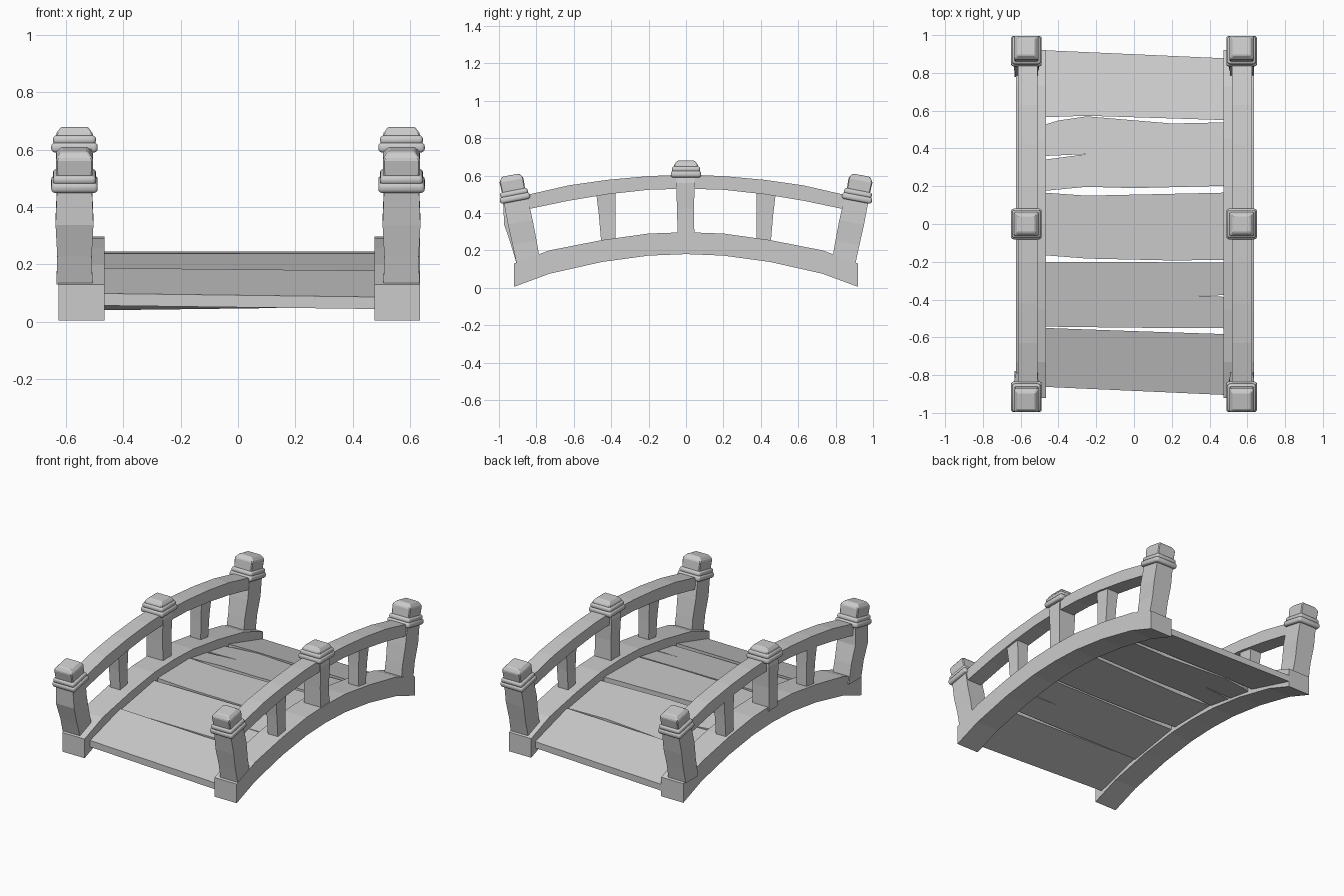
import bpy, bmesh, math
from mathutils import Matrix

cube = bpy.data.objects.get("Cube")
if cube:
    bpy.data.objects.remove(cube, do_unlink=True)

grey = bpy.data.materials.new("pale grey")
grey.use_nodes = True
colour = (0.6, 0.6, 0.6, 1)
grey.diffuse_color = colour
grey.node_tree.nodes["Principled BSDF"].inputs["Base Color"].default_value = colour


def finish(name, bm):
    bmesh.ops.recalc_face_normals(bm, faces=bm.faces)
    mesh = bpy.data.meshes.new(name)
    bm.to_mesh(mesh)
    bm.free()
    mesh.materials.append(grey)
    obj = bpy.data.objects.new(name, mesh)
    bpy.context.collection.objects.link(obj)
    return obj


def loft(name, rings):
    """Skin equal rings of points and close both ends."""
    bm = bmesh.new()
    rows = [[bm.verts.new(p) for p in ring] for ring in rings]
    n = len(rows[0])
    for a, b in zip(rows, rows[1:]):
        for i in range(n):
            j = (i + 1) % n
            bm.faces.new((a[i], a[j], b[j], b[i]))
    bm.faces.new(rows[0])
    bm.faces.new(rows[-1])
    return finish(name, bm)


def arch(name, x0, x1, half):
    """Curved timber from (y, bottom, top) stations on one half."""
    stations = [(-y, b, t) for y, b, t in half] + [s for s in reversed(half[:-1])]
    return loft(name, [[(x0, y, b), (x1, y, b), (x1, y, t), (x0, y, t)]
                       for y, b, t in stations])


def box_stack(name, x, sections):
    """Square post from (y centre, z, half x, half y, slope) sections."""
    return loft(name, [[(x + sx * hx, y + sy * hy, z + sy * hy * slope)
                        for sx, sy in ((-1, -1), (1, -1), (1, 1), (-1, 1))]
                       for y, z, hx, hy, slope in sections])


def bevel(obj, width, segments):
    mod = obj.modifiers.new("soft edges", 'BEVEL')
    mod.width = width
    mod.segments = segments


def post_top(side, place, x, y, z, tilt, cap_height):
    """Double collar and chamfered cap, tilted with the post."""
    frame = Matrix.Translation((x, y, z)) @ Matrix.Rotation(tilt, 4, 'X')
    for part, half, low, high in (("lower", 0.081, -0.03, 0.005),
                                  ("upper", 0.075, -0.002, 0.03)):
        ring = box_stack(f"{side}_{place}_{part}_collar", 0,
                         [(0, h, half, half, 0) for h in (low, high)])
        ring.matrix_world = frame
        bevel(ring, 0.013, 3)
        for poly in ring.data.polygons:
            poly.use_smooth = True
    cap = box_stack(f"{side}_{place}_cap", 0,
                    [(0, 0, 0.062, 0.062, 0), (0, cap_height - 0.024, 0.065, 0.065, 0),
                     (0, cap_height, 0.046, 0.046, 0)])
    cap.matrix_world = frame
    bevel(cap, 0.005, 1)


beam_half = [(0.92, 0.005, 0.13), (0.73, 0.075, 0.2), (0.45, 0.138, 0.255),
             (0.2, 0.172, 0.29), (0, 0.18, 0.297)]
rail_half = [(0.87, 0.415, 0.492), (0.63, 0.465, 0.547), (0.42, 0.5, 0.577),
             (0.2, 0.524, 0.597), (0, 0.53, 0.605)]

for side, s in (("left", 1), ("right", -1)):
    x = 0.57 * s
    shift = 0.005
    arch(f"{side}_beam", 0.47 * s + shift, 0.63 * s + shift, beam_half)
    arch(f"{side}_handrail", 0.515 * s + shift, 0.62 * s + shift, rail_half)

    # Leaning end posts
    for place, e in (("front", -1), ("back", 1)):
        bend = 0.02 if (side, place) == ("right", "front") else 0
        slope = -0.19 * e
        box_stack(f"{side}_{place}_post", x,
                  [(0.842 * e, 0.13, 0.063, 0.064, 0),
                   (e * (0.863 + bend * 0.4), 0.24, 0.06, 0.064, slope),
                   (e * (0.886 + bend), 0.35, 0.066, 0.066, slope),
                   (e * 0.916, 0.495, 0.06, 0.063, slope)])
        post_top(side, place, x, 0.917 * e, 0.492, -0.19 * e, 0.112)

    # Upright centre post
    box_stack(f"{side}_middle_post", x,
              [(0, 0.27, 0.06, 0.045, 0), (-0.003, 0.42, 0.058, 0.045, 0),
               (-0.003, 0.56, 0.064, 0.05, 0), (0, 0.62, 0.05, 0.045, 0)])
    post_top(side, "middle", x, 0, 0.62, 0, 0.06)

    # Tapered balusters
    for place, e in (("front", -1), ("back", 1)):
        box_stack(f"{side}_{place}_baluster", x,
                  [(0.415 * e, 0.24, 0.036, 0.038, 0),
                   (0.422 * e, 0.39, 0.037, 0.044, 0),
                   (0.43 * e, 0.53, 0.043, 0.053, 0)])


def deck_height(y, near, far):
    (y0, z0), (y1, z1) = near, far
    return z0 + (z1 - z0) * (y - y0) / (y1 - y0)


def plank(name, outline, near, far, thickness=0.042):
    """Flat board with a ragged outline, sloped between two deck points."""
    bm = bmesh.new()
    top = [(x, y, deck_height(y, near, far)) for x, y in outline]
    face = bm.faces.new([bm.verts.new(p) for p in top])
    moved = bmesh.ops.extrude_face_region(bm, geom=[face])["geom"]
    bmesh.ops.translate(bm, vec=(0, 0, -thickness),
                        verts=[v for v in moved if isinstance(v, bmesh.types.BMVert)])
    return finish(name, bm)


# Five worn deck planks, two of them split at one end
L, R = -0.478, 0.485
plank("plank_front", [(L, -0.862), (R, -0.905), (R, -0.583), (0, -0.567), (L, -0.55)],
      (-0.9, 0.088), (-0.56, 0.185))
plank("plank_front_middle",
      [(L, -0.543), (0, -0.549), (R, -0.552), (R, -0.386), (0.3, -0.378), (R, -0.377),
       (R, -0.204), (L, -0.2)],
      (-0.55, 0.178), (-0.2, 0.238))
plank("plank_centre",
      [(L, -0.165), (-0.25, -0.183), (0.2, -0.193), (R, -0.19), (R, 0.166),
       (-0.25, 0.15), (L, 0.166)],
      (-0.19, 0.24), (0.16, 0.245))
plank("plank_back_middle",
      [(L, 0.175), (-0.25, 0.197), (0, 0.19), (R, 0.202), (R, 0.538), (0.2, 0.532),
       (-0.25, 0.57), (-0.4, 0.548), (L, 0.525), (L, 0.36), (-0.25, 0.37), (L, 0.34)],
      (0.19, 0.238), (0.55, 0.18))
plank("plank_back", [(L, 0.565), (-0.25, 0.573), (R, 0.55), (R, 0.877), (L, 0.92)],
      (0.56, 0.185), (0.9, 0.088))
